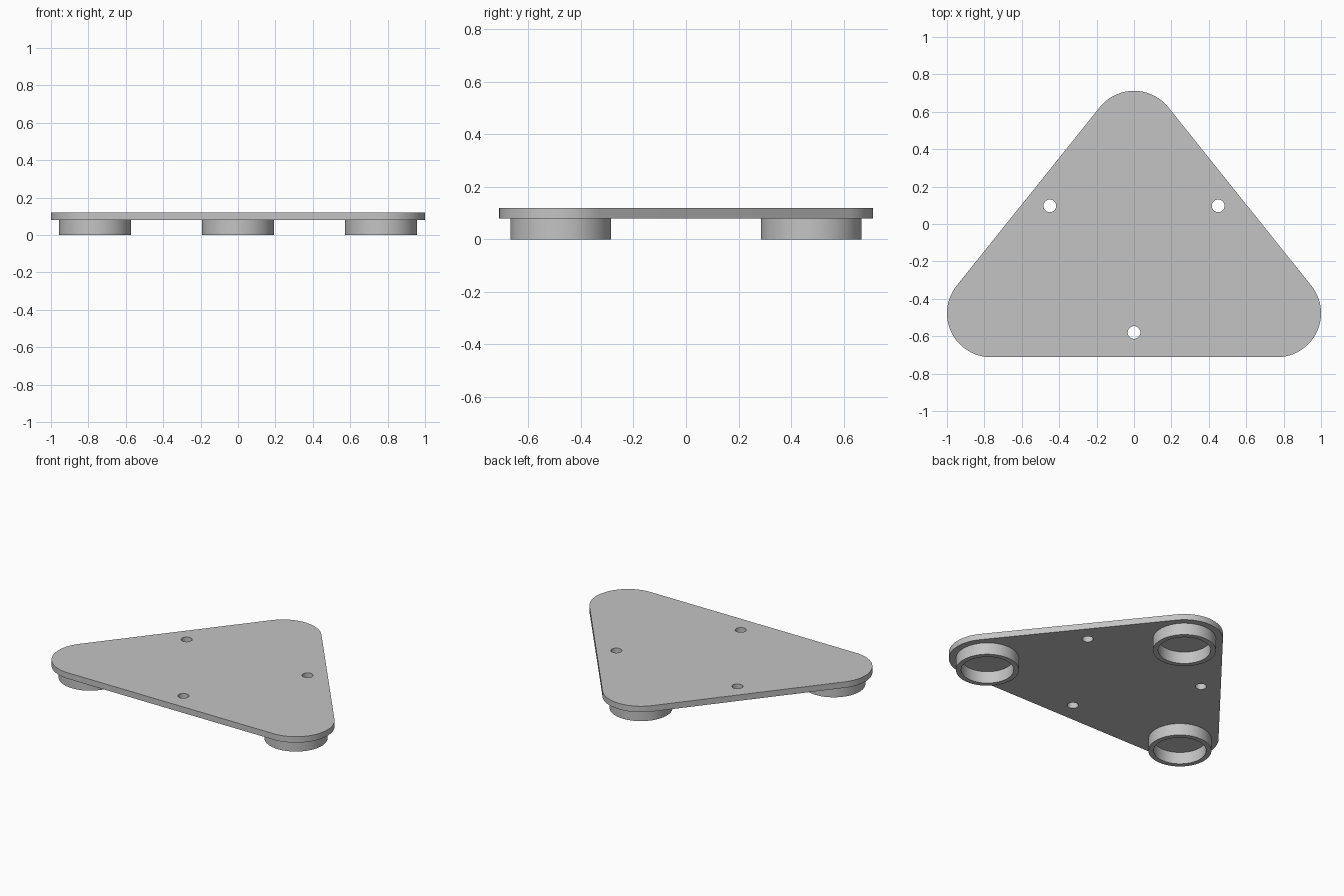
import bpy, bmesh, math
from mathutils import Vector

cube = bpy.data.objects.get("Cube")
if cube:
    bpy.data.objects.remove(cube, do_unlink=True)

grey = bpy.data.materials.new("light grey")
grey.use_nodes = True
colour = (0.55, 0.55, 0.55, 1)
grey.diffuse_color = colour
grey.node_tree.nodes["Principled BSDF"].inputs["Base Color"].default_value = colour


def arc(centre, radius, start=0.0, sweep=math.tau, steps=64):
    count = steps if sweep == math.tau else steps + 1
    return [Vector((centre[0] + radius * math.cos(start + sweep * i / steps),
                    centre[1] + radius * math.sin(start + sweep * i / steps), 0))
            for i in range(count)]


def extruded(name, loops, bottom, top):
    """Fill an outline with its holes and extrude it upward."""
    bm = bmesh.new()
    edges = []
    for loop in loops:
        verts = [bm.verts.new((p.x, p.y, bottom)) for p in loop]
        edges += [bm.edges.new((v, verts[i - 1])) for i, v in enumerate(verts)]
    bmesh.ops.triangle_fill(bm, edges=edges, use_beauty=True, normal=(0, 0, 1))
    result = bmesh.ops.extrude_face_region(bm, geom=bm.faces[:], use_keep_orig=True)
    moved = [g for g in result["geom"] if isinstance(g, bmesh.types.BMVert)]
    bmesh.ops.translate(bm, verts=moved, vec=(0, 0, top - bottom))
    bmesh.ops.recalc_face_normals(bm, faces=bm.faces[:])
    mesh = bpy.data.meshes.new(name)
    bm.to_mesh(mesh)
    bm.free()
    mesh.materials.append(grey)
    obj = bpy.data.objects.new(name, mesh)
    bpy.context.collection.objects.link(obj)
    bpy.ops.object.select_all(action="DESELECT")
    obj.select_set(True)
    bpy.context.view_layer.objects.active = obj
    bpy.ops.object.shade_smooth_by_angle(angle=math.radians(30))
    return obj


corners = {"right": (-0.765, -0.477), "left": (0.765, -0.477), "back": (0, 0.477)}
plate_bottom, plate_top = 0.08, 0.12

# Rounded triangular plate with three screw holes
slope = math.atan2(0.765, 0.954)
half = math.pi / 2
outline = (arc(corners["left"], 0.235, -half, half + slope, 32)
           + arc(corners["back"], 0.235, slope, math.pi - 2 * slope, 32)
           + arc(corners["right"], 0.235, math.pi - slope, half + slope, 32))
holes = [arc(c, 0.034, steps=32) for c in ((-0.45, 0.097), (0.45, 0.097), (0, -0.58))]
extruded("plate", [outline] + holes, plate_bottom, plate_top)

# Hollow round foot under each corner
for side, centre in corners.items():
    extruded(side + "_foot_ring", [arc(centre, 0.192), arc(centre, 0.16)], 0, plate_bottom)
